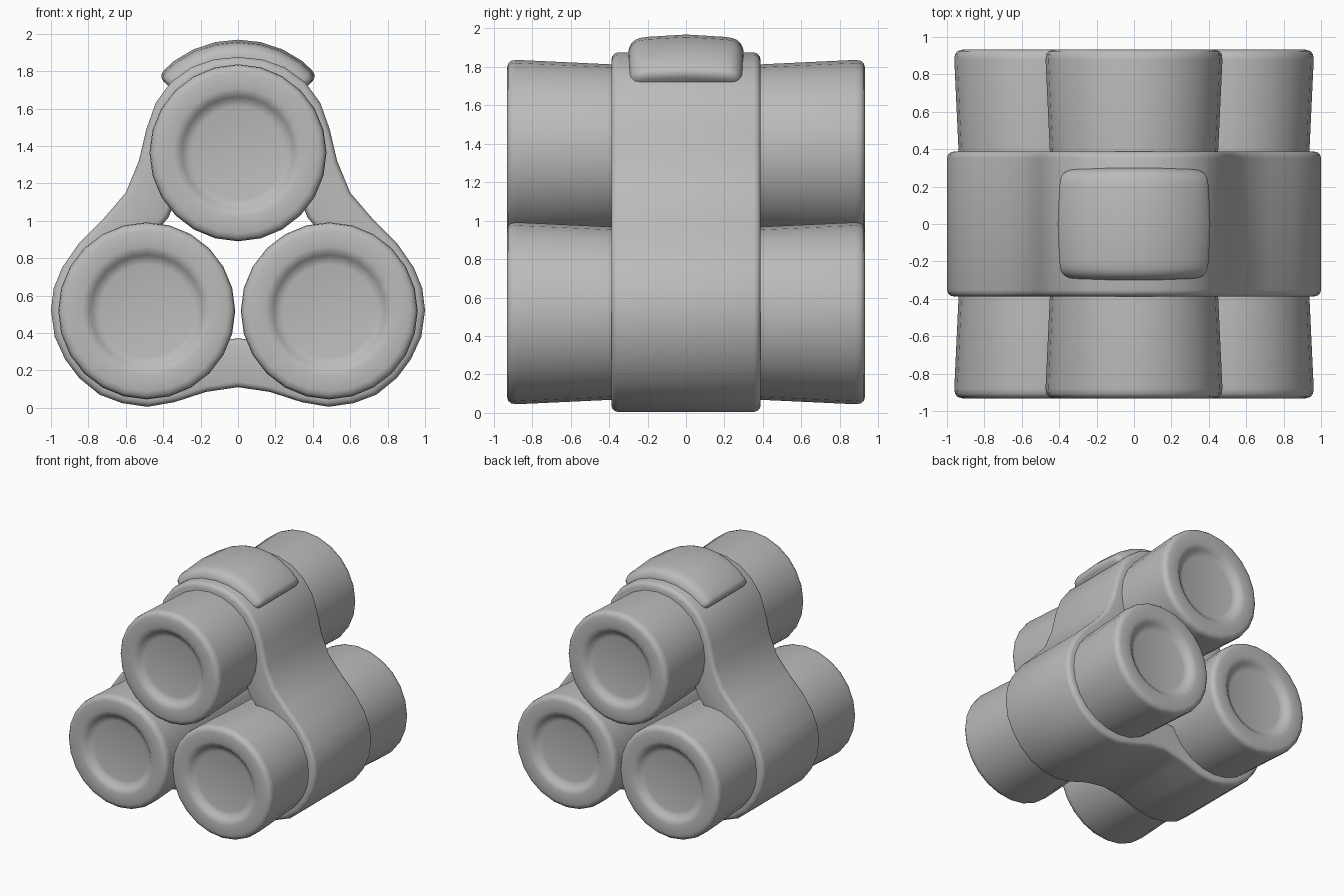
import bpy, bmesh, math

if "Cube" in bpy.data.objects:
    bpy.data.objects.remove(bpy.data.objects["Cube"])

grey = bpy.data.materials.new("plain grey")
grey.diffuse_color = (0.5, 0.5, 0.5, 1)
grey.use_nodes = True
grey.node_tree.nodes["Principled BSDF"].inputs["Base Color"].default_value = grey.diffuse_color


def finish(name, bm, bevel=0.0, segments=3, angle=50):
    bmesh.ops.recalc_face_normals(bm, faces=bm.faces)
    mesh = bpy.data.meshes.new(name)
    bm.to_mesh(mesh)
    bm.free()
    mesh.materials.append(grey)
    ob = bpy.data.objects.new(name, mesh)
    bpy.context.collection.objects.link(ob)
    bpy.ops.object.select_all(action='DESELECT')
    bpy.context.view_layer.objects.active = ob
    ob.select_set(True)
    if bevel:
        mod = ob.modifiers.new("soft edges", 'BEVEL')
        mod.width, mod.segments = bevel, segments
        mod.limit_method, mod.angle_limit = 'ANGLE', math.radians(50)
        bpy.ops.object.modifier_apply(modifier=mod.name)
    bpy.ops.object.shade_smooth_by_angle(angle=math.radians(angle))
    return ob


# Barrels: waisted cylinders with a shallow round dish in both ends
half = [(0.25, 0.883), (0.28, 0.89), (0.30, 0.908), (0.32, 0.925), (0.345, 0.932),
        (0.43, 0.932), (0.455, 0.925), (0.469, 0.908), (0.473, 0.88), (0.45, 0.39), (0.44, 0.0)]
profile = half + [(r, -y) for r, y in reversed(half[:-1])]


def barrel(name, cx, cz, sides=24):
    bm = bmesh.new()
    rings = []
    for r, y in profile:
        rings.append([bm.verts.new((cx + r * math.sin(2 * math.pi * i / sides), y,
                                    cz + r * math.cos(2 * math.pi * i / sides)))
                      for i in range(sides)])
    for a, b in zip(rings, rings[1:]):
        for i in range(sides):
            j = (i + 1) % sides
            bm.faces.new((a[i], a[j], b[j], b[i]))
    bm.faces.new(rings[0])
    bm.faces.new(rings[-1])
    finish(name, bm, angle=60)


barrel("top_barrel", 0, 1.363)
barrel("left_barrel", -0.488, 0.518)
barrel("right_barrel", 0.488, 0.518)

# Band: thick closed strap wrapped round the three barrels, open in the middle
right = [(0, 1.875), (0.13, 1.862), (0.25, 1.82), (0.36, 1.74), (0.44, 1.63), (0.49, 1.49),
         (0.53, 1.32), (0.60, 1.15), (0.72, 1.01), (0.85, 0.88), (0.94, 0.75), (0.985, 0.64),
         (1.0, 0.52), (0.98, 0.38), (0.925, 0.26), (0.85, 0.16), (0.74, 0.07), (0.62, 0.025),
         (0.485, 0.005), (0.34, 0.03), (0.17, 0.085), (0, 0.11)]
outer = right + [(-x, z) for x, z in reversed(right[1:-1])]
inner = [(x * 0.62, 0.8 + (z - 0.8) * 0.62) for x, z in outer]
bm = bmesh.new()
loops = [[bm.verts.new((x, y, z)) for x, z in pts]
         for pts, y in ((outer, -0.388), (outer, 0.388), (inner, 0.388), (inner, -0.388))]
n = len(outer)
for k in range(4):
    a, b = loops[k], loops[(k + 1) % 4]
    for i in range(n):
        j = (i + 1) % n
        bm.faces.new((a[i], a[j], b[j], b[i]))
finish("band", bm, bevel=0.035)

# Clasp: curved, softly rounded block over the top of the band
bm = bmesh.new()
steps = 8
rows = []
for i in range(steps + 1):
    t = 2 * i / steps - 1
    a = math.radians(46) * t
    r = 0.608 - 0.012 * t * t
    w = 0.30 - 0.012 * t * t
    s, c = math.sin(a), math.cos(a)
    rows.append([bm.verts.new((rad * s, y, 1.36 + rad * c))
                 for rad, y in ((0.46, -w), (0.52, -w), (r - 0.025, -w + 0.015), (r - 0.012, -0.2),
                                (r, 0), (r - 0.012, 0.2), (r - 0.025, w - 0.015), (0.52, w), (0.46, w))])
for p, q in zip(rows, rows[1:]):
    for k in range(9):
        m = (k + 1) % 9
        bm.faces.new((p[k], p[m], q[m], q[k]))
bm.faces.new(rows[0])
bm.faces.new(rows[-1])
finish("clasp", bm, bevel=0.045)
